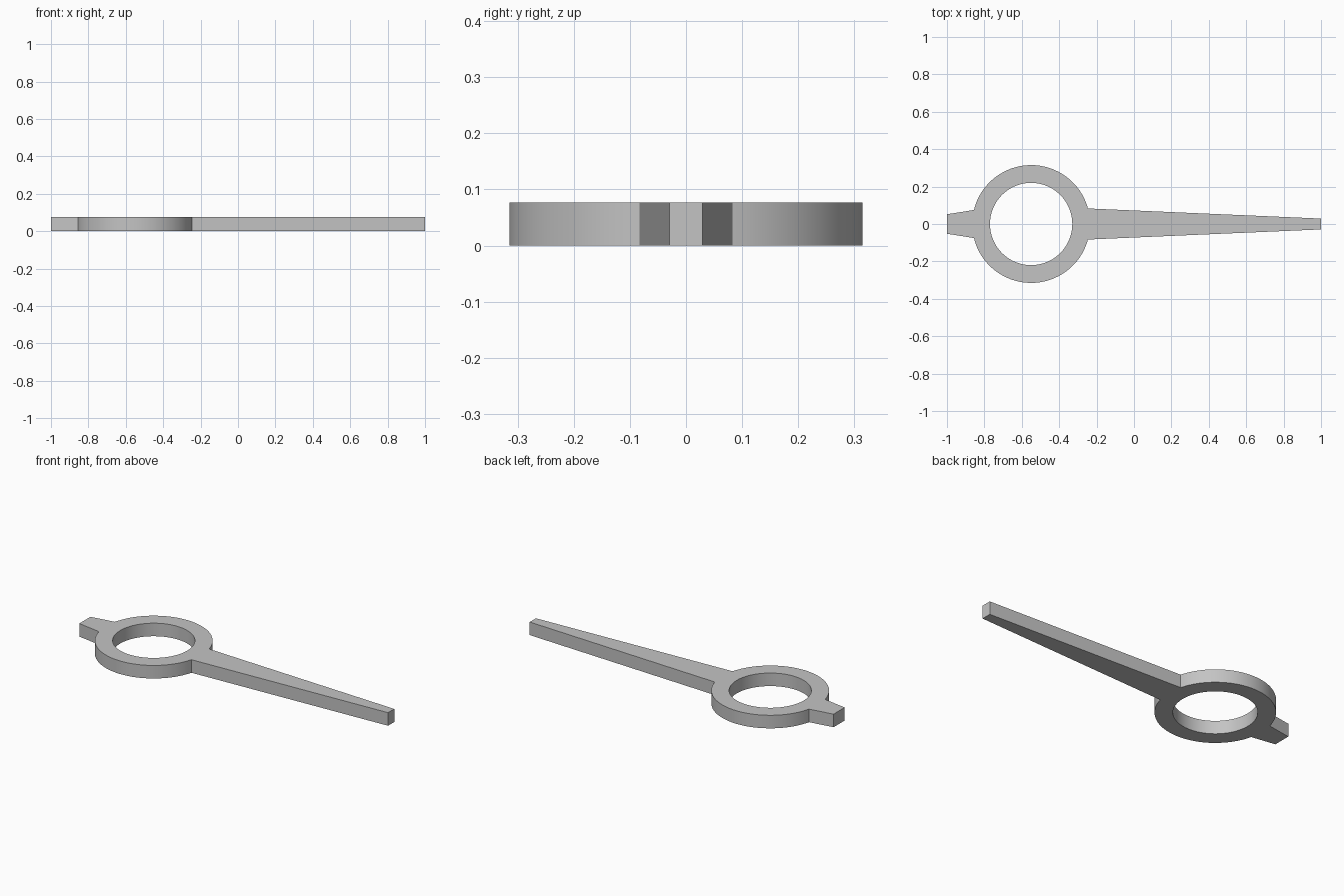
import bpy, bmesh, math

cube = bpy.data.objects.get("Cube")
if cube:
    bpy.data.objects.remove(cube, do_unlink=True)

CENTRE_X, OUTER, INNER, THICK = -0.55, 0.315, 0.22, 0.077
POINTER_ROOT, POINTER_TIP = 0.083, 0.029
TAIL_ROOT, TAIL_TIP = 0.075, 0.052


def span(start, end, steps):
    """Evenly spaced angles, leaving out the last."""
    return [start + (end - start) * i / steps for i in range(steps)]


# Angles round the ring, with points where the pointer and tail join
a = math.asin(POINTER_ROOT / OUTER)
b = math.asin(TAIL_ROOT / OUTER)
ARM, SIDE = 8, 32
angles = (span(-a, a, ARM) + span(a, math.pi - b, SIDE)
          + span(math.pi - b, math.pi + b, ARM)
          + span(math.pi + b, 2 * math.pi - a, SIDE))

bm = bmesh.new()


def circle(radius):
    return [bm.verts.new((CENTRE_X + radius * math.cos(t), radius * math.sin(t), 0))
            for t in angles]


# Flat ring
outer, inner = circle(OUTER), circle(INNER)
for i in range(len(angles)):
    j = (i + 1) % len(angles)
    bm.faces.new((inner[i], outer[i], outer[j], inner[j]))


# Tapered arms sharing the ring's outer edge
def arm(first, x, half):
    root = outer[first:first + ARM + 1]
    sign = 1 if x > 0 else -1
    tip = [bm.verts.new((x, -sign * half, 0)), bm.verts.new((x, sign * half, 0))]
    bm.faces.new(tip + root[::-1])


arm(0, 1.0, POINTER_TIP)
arm(ARM + SIDE, -1.0, TAIL_TIP)

# Thicken the outline into a solid plate
result = bmesh.ops.extrude_face_region(bm, geom=bm.faces[:])
top = [g for g in result["geom"] if isinstance(g, bmesh.types.BMVert)]
bmesh.ops.translate(bm, verts=top, vec=(0, 0, THICK))
bmesh.ops.recalc_face_normals(bm, faces=bm.faces[:])

mesh = bpy.data.meshes.new("pointer_hand")
bm.to_mesh(mesh)
bm.free()
hand = bpy.data.objects.new("pointer_hand", mesh)
bpy.context.collection.objects.link(hand)

# Plain grey
grey = bpy.data.materials.new("light_grey")
grey.use_nodes = True
colour = (0.55, 0.55, 0.55, 1)
grey.diffuse_color = colour
grey.node_tree.nodes["Principled BSDF"].inputs["Base Color"].default_value = colour
mesh.materials.append(grey)

# Smooth round walls, sharp rims
bpy.ops.object.select_all(action="DESELECT")
hand.select_set(True)
bpy.context.view_layer.objects.active = hand
bpy.ops.object.shade_smooth_by_angle(angle=math.radians(30))
